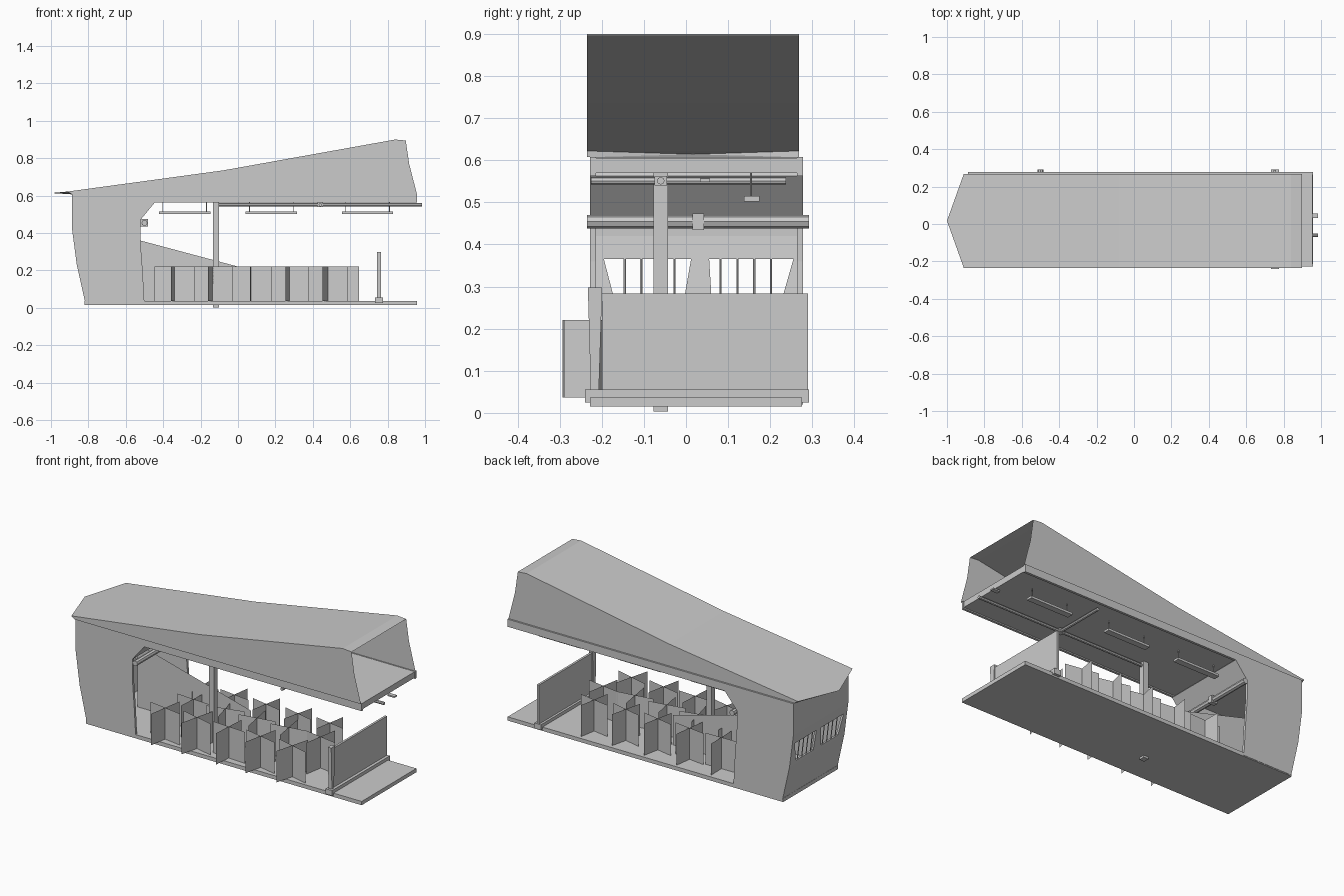
import bpy, math, random
from mathutils import Vector

random.seed(4)


def mesh(name, verts, faces):
    me = bpy.data.meshes.new(name)
    me.from_pydata(verts, [], faces)
    me.update()
    ob = bpy.data.objects.new(name, me)
    bpy.context.collection.objects.link(ob)
    return ob


def prism(name, pts, axis, a, b):
    """Extrude a 2D outline: axis 'y' takes (x, z) points, axis 'x' takes (y, z)."""
    def put(p, d):
        return (p[0], d, p[1]) if axis == 'y' else (d, p[0], p[1])
    n = len(pts)
    verts = [put(p, a) for p in pts] + [put(p, b) for p in pts]
    faces = [tuple(range(n)), tuple(range(2 * n - 1, n - 1, -1))]
    faces += [(i, i + n, (i + 1) % n + n, (i + 1) % n) for i in range(n)]
    ob = mesh(name, verts, faces)
    import bmesh
    bm = bmesh.new()
    bm.from_mesh(ob.data)
    bmesh.ops.recalc_face_normals(bm, faces=bm.faces)
    bm.to_mesh(ob.data)
    bm.free()
    return ob


def box(name, x0, x1, y0, y1, z0, z1):
    return prism(name, [(x0, z0), (x1, z0), (x1, z1), (x0, z1)], 'y', y0, y1)


def rod(name, p, q, r, sides=8):
    p, q = Vector(p), Vector(q)
    bpy.ops.mesh.primitive_cylinder_add(vertices=sides, radius=r, depth=(q - p).length,
                                        location=(p + q) / 2)
    ob = bpy.context.object
    ob.name = name
    ob.rotation_euler = (q - p).to_track_quat('Z', 'Y').to_euler()
    return ob


# floor slab and ceiling
box("floor_slab", -0.82, 0.957, -0.228, 0.276, 0.015, 0.037)
box("ceiling", -0.88, 0.955, -0.215, 0.265, 0.57, 0.605)

# side walls with the long opening cut out of the outline
side = [(-0.887, 0.607), (-0.887, 0.42), (-0.862, 0.23), (-0.815, 0.02), (-0.5, 0.02),
        (-0.51, 0.2), (-0.522, 0.36), (-0.522, 0.47), (-0.445, 0.563),
        (0.957, 0.563), (0.957, 0.607)]
prism("front_wall", side, 'y', -0.228, -0.214)
prism("back_wall", side, 'y', 0.264, 0.278)

# sloped strip joining ceiling and end room
prism("sloped_bulkhead", [(-0.445, 0.563), (-0.522, 0.47), (-0.53, 0.475), (-0.455, 0.575)],
      'y', -0.22, 0.27)

# end wall with two tapered barred windows
end = [(-0.887, 0.607), (-0.887, 0.42), (-0.862, 0.23), (-0.815, 0.02),
       (-0.803, 0.02), (-0.85, 0.23), (-0.875, 0.42), (-0.875, 0.607)]
wall = prism("end_wall", end, 'y', -0.22, 0.27)
windows = [(-0.195, 0.012, -0.165, -0.008), (0.055, 0.255, 0.062, 0.222)]
for a, b, c, d in windows:
    cut = prism("window_cutter", [(a, 0.365), (b, 0.365), (d, 0.25), (c, 0.25)], 'x', -1, -0.7)
    cut.hide_render = True
    cut.hide_viewport = True
    cut.display_type = 'WIRE'
    m = wall.modifiers.new("window", 'BOOLEAN')
    m.operation = 'DIFFERENCE'
    m.solver = 'EXACT'
    m.object = cut
    for i in range(4):
        y = c + (d - c) * (i + 0.5) / 4
        rod("window_bar", (-0.859, y, 0.245), (-0.874, y, 0.37), 0.003, 6)

# hollow wedge roof with pointed left tip and open right end
ya, yb = -0.235, 0.268
top = [(-0.91, 0.622), (-0.08, 0.735), (0.84, 0.9), (0.897, 0.895), (0.915, 0.77), (0.957, 0.607)]
v = [(x, ya, z) for x, z in top] + [(x, yb, z) for x, z in top]
v += [(-1, 0.017, 0.614), (-0.887, ya, 0.607), (-0.887, yb, 0.607)]
f = [(i, i + 1, i + 7, i + 6) for i in range(3)]
f += [(12, 0, 6), (13, 5, 4, 3, 2, 1, 0), (14, 6, 7, 8, 9, 10, 11),
      (12, 14, 13), (12, 13, 0), (12, 6, 14)]
mesh("roof_shell", v, f)

# grab bar across the room opening
rod("grab_bar", (-0.5, -0.235, 0.454), (-0.5, 0.292, 0.454), 0.016)
box("grab_bar_clamp", -0.52, -0.482, 0.016, 0.043, 0.434, 0.474)

# post and ceiling pipes
box("post", -0.133, -0.101, -0.077, -0.043, 0.003, 0.585)
rod("long_pipe", (-0.12, -0.06, 0.551), (0.985, -0.06, 0.551), 0.009)
rod("cross_pipe", (0.44, -0.225, 0.551), (0.44, 0.238, 0.551), 0.009)
box("pipe_joint", 0.425, 0.455, -0.075, -0.045, 0.54, 0.563)
box("end_tab", 0.94, 0.985, 0.033, 0.057, 0.548, 0.556)

# hanging lamps
for x in (-0.285, 0.178, 0.693):
    box("lamp", x - 0.137, x + 0.137, 0.138, 0.174, 0.502, 0.515)
    for dx in (-0.117, 0.117):
        rod("lamp_hanger", (x + dx, 0.154, 0.51), (x + dx, 0.154, 0.575), 0.0025, 6)

# sloping divider beside the end room
mesh("sloped_divider", [(-0.69, 0.062, 0.037), (0.04, 0.062, 0.037), (0.04, 0.215, 0.21)[:1] + (0.062, 0.21),
                        (-0.69, 0.062, 0.405)], [(0, 1, 2, 3)])

# crossed display cards standing on the floor
for row, y in enumerate((-0.185, -0.01, 0.16)):
    for i in range(5):
        x = -0.34 + i * 0.205 + (0.06 if row == 1 else 0)
        base = random.uniform(-0.3, 0.3)
        for a in (base, base + math.pi / 2):
            h = 0.108 if y < 0.1 else 0.1
            dx, dy = h * math.cos(a), h * math.sin(a)
            mesh("display_card", [(x - dx, y - dy, 0.037), (x + dx, y + dy, 0.037),
                                  (x + dx, y + dy, 0.22), (x - dx, y - dy, 0.22)], [(0, 1, 2, 3)])

# end barrier with bottom rail and leaning post
box("barrier_board", 0.745, 0.758, -0.2, 0.29, 0.05, 0.284)
box("barrier_rail", 0.732, 0.775, -0.24, 0.292, 0.025, 0.056)
prism("barrier_post", [(-0.226, 0.05), (-0.207, 0.05), (-0.199, 0.298), (-0.233, 0.298)],
      'x', 0.742, 0.764)
